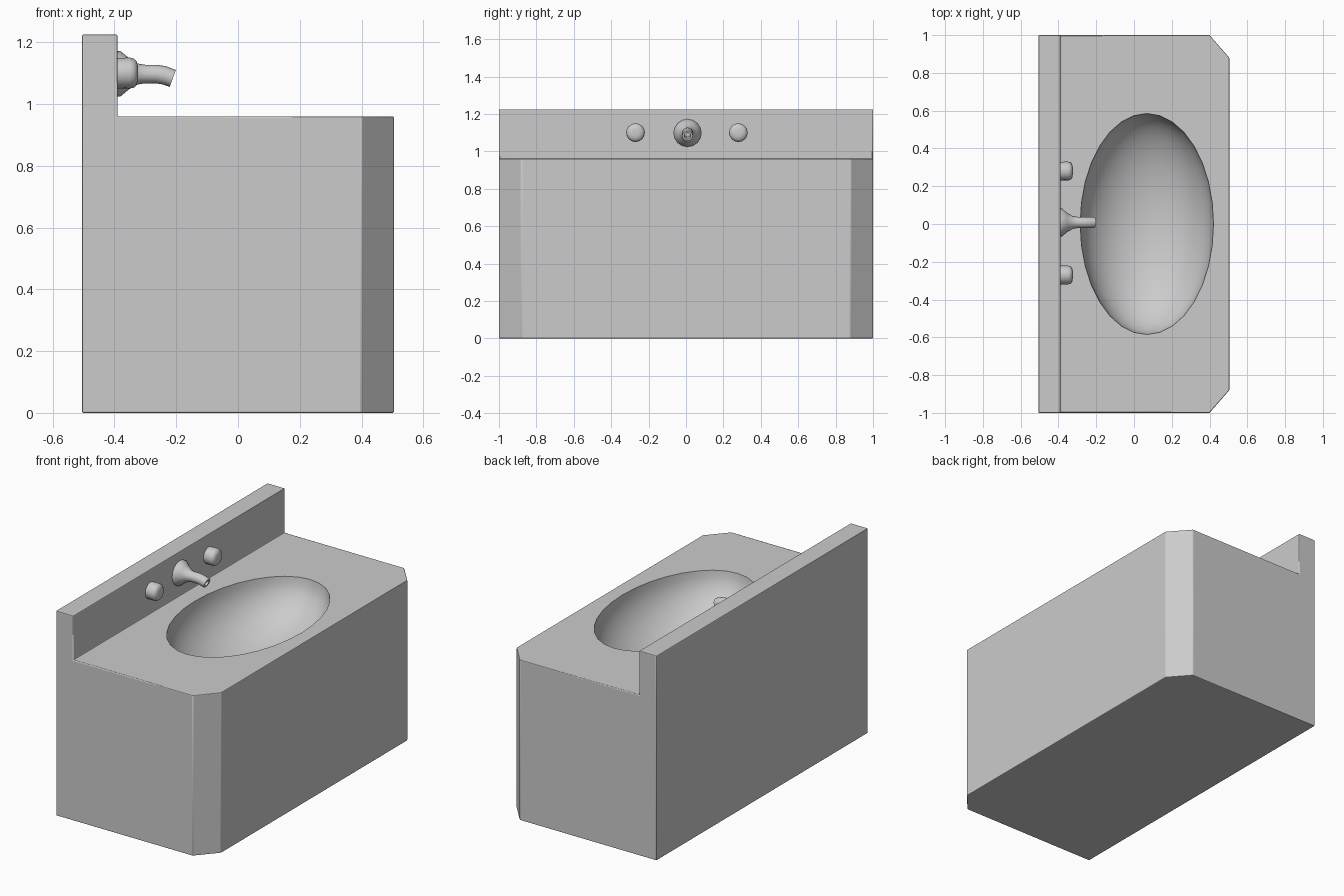
import bpy, bmesh, math
from mathutils import Vector, Matrix

if "Cube" in bpy.data.objects:
    bpy.data.objects.remove(bpy.data.objects["Cube"])


def finish(name, bm, angle=35):
    bmesh.ops.recalc_face_normals(bm, faces=bm.faces)
    me = bpy.data.meshes.new(name)
    bm.to_mesh(me)
    bm.free()
    ob = bpy.data.objects.new(name, me)
    bpy.context.collection.objects.link(ob)
    bpy.ops.object.select_all(action='DESELECT')
    bpy.context.view_layer.objects.active = ob
    ob.select_set(True)
    bpy.ops.object.shade_smooth_by_angle(angle=math.radians(angle))
    return ob


def rings_to_mesh(rings):
    """Skin a list of equal rings and cap both ends."""
    bm = bmesh.new()
    vs = [[bm.verts.new(p) for p in ring] for ring in rings]
    n = len(vs[0])
    for a, b in zip(vs, vs[1:]):
        for i in range(n):
            j = (i + 1) % n
            bm.faces.new((a[i], a[j], b[j], b[i]))
    bm.faces.new(vs[0])
    bm.faces.new(vs[-1])
    return bm


def tube(sections, n, y=0.0):
    """Sections in the xz plane: (x, z, radius, downward tilt in degrees)."""
    rings = []
    for x, z, r, tilt in sections:
        rot = Matrix.Rotation(math.radians(tilt), 3, 'Y')
        rings.append([Vector((x, y, z)) + rot @ Vector(
            (0, r * math.cos(2 * math.pi * i / n), r * math.sin(2 * math.pi * i / n)))
            for i in range(n)])
    return rings_to_mesh(rings)


# Cabinet with clipped front corners, backsplash raised along its rear edge
BACK, SPLASH, FRONT, TOP = -0.505, -0.39, 0.505, 0.96
outline = [(BACK, -1), (SPLASH, -1), (0.4, -1), (FRONT, -0.88),
           (FRONT, 0.88), (0.4, 1), (SPLASH, 1), (BACK, 1)]
bm = bmesh.new()
low = [bm.verts.new((x, y, 0)) for x, y in outline]
high = [bm.verts.new((x, y, TOP)) for x, y in outline]
for i in range(8):
    j = (i + 1) % 8
    bm.faces.new((low[i], low[j], high[j], high[i]))
bm.faces.new(low[::-1])
bm.faces.new(high[1:7])
strip = bm.faces.new((high[0], high[1], high[6], high[7]))
raised = bmesh.ops.extrude_face_region(bm, geom=[strip])
bm.faces.remove(strip) if strip.is_valid else None
for v in [g for g in raised['geom'] if isinstance(g, bmesh.types.BMVert)]:
    v.co.z = 1.225
bmesh.ops.dissolve_limit(bm, angle_limit=0.01, verts=bm.verts, edges=bm.edges)
sink = finish("sink_cabinet", bm)
bevel = sink.modifiers.new("soft_edges", 'BEVEL')
bevel.width, bevel.segments = 0.005, 2
bevel.limit_method, bevel.angle_limit = 'ANGLE', math.radians(30)

# Oval basin: lower half of an ellipsoid cut from the counter
N, DEPTH = 32, 0.3
profile = [(1, 0.1)] + [(math.cos(a), -DEPTH * math.sin(a))
                        for a in [math.pi / 2 * k / 12 for k in range(12)]] + [(0.04, -DEPTH)]
cutter = finish("basin_cutter", rings_to_mesh(
    [[(0.068 + 0.353 * r * math.cos(2 * math.pi * i / N),
       0.585 * r * math.sin(2 * math.pi * i / N), TOP + h) for i in range(N)]
     for r, h in profile]))
cut = sink.modifiers.new("basin", 'BOOLEAN')
cut.operation, cut.solver, cut.object = 'DIFFERENCE', 'EXACT', cutter
bpy.ops.object.select_all(action='DESELECT')
bpy.context.view_layer.objects.active = sink
sink.select_set(True)
for name in ("soft_edges", "basin"):
    bpy.ops.object.modifier_apply(modifier=name)
bpy.data.objects.remove(cutter)
bpy.ops.object.shade_smooth_by_angle(angle=math.radians(35))

# Pair of rounded tap knobs
Z = 1.1
for name, y in (("left_knob", -0.27), ("right_knob", 0.28)):
    finish(name, tube([(SPLASH - 0.01, Z, 0.049, 0), (-0.35, Z, 0.05, 0),
                       (-0.337, Z, 0.047, 0), (-0.328, Z, 0.038, 0),
                       (-0.324, Z, 0.02, 0)], 16, y), 60)

# Spout: flared base, down-curved pipe, hollow tip
finish("spout", tube([
    (SPLASH - 0.01, 1.098, 0.075, 0), (-0.38, 1.098, 0.073, 0),
    (-0.352, 1.098, 0.05, 0), (-0.325, 1.097, 0.034, 0),
    (-0.30, 1.097, 0.030, 0), (-0.265, 1.097, 0.030, 4),
    (-0.24, 1.093, 0.030, 12), (-0.211, 1.083, 0.029, 20),
    (-0.211, 1.083, 0.017, 20), (-0.245, 1.094, 0.017, 12)], 16, 0.008), 50)
